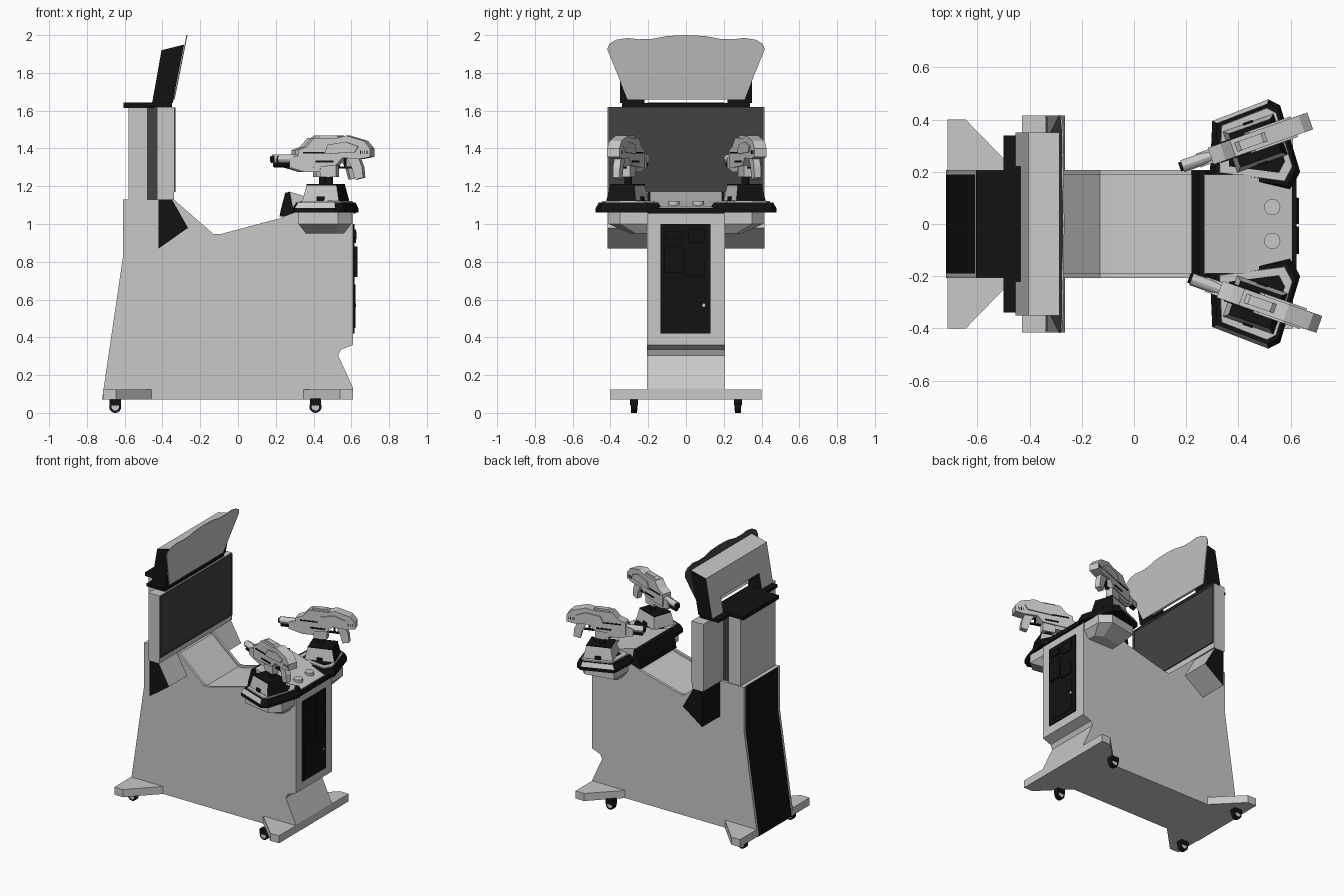
import bpy, bmesh, math
from mathutils import Matrix, Vector

if "Cube" in bpy.data.objects:
    bpy.data.objects.remove(bpy.data.objects["Cube"])


def material(name, value):
    m = bpy.data.materials.new(name)
    m.use_nodes = True
    m.diffuse_color = (value, value, value, 1)
    m.node_tree.nodes["Principled BSDF"].inputs["Base Color"].default_value = (value, value, value, 1)
    return m


GREY = material("light grey", 0.58)
DARK = material("dark grey", 0.055)
BLACK = material("black", 0.006)
WHITE = material("white", 0.9)


def finish(name, bm, mats, rule=None, matrix=None):
    bmesh.ops.recalc_face_normals(bm, faces=bm.faces)
    bm.normal_update()
    if rule:
        for f in bm.faces:
            f.material_index = rule(f.normal, f.calc_center_median())
    if matrix:
        bm.transform(matrix)
    mesh = bpy.data.meshes.new(name)
    bm.to_mesh(mesh)
    bm.free()
    for m in mats:
        mesh.materials.append(m)
    ob = bpy.data.objects.new(name, mesh)
    bpy.context.collection.objects.link(ob)
    return ob


def loft(name, lower, upper, mats, rule=None, matrix=None):
    """Solid between two matching rings of 3D points."""
    bm = bmesh.new()
    a = [bm.verts.new(p) for p in lower]
    b = [bm.verts.new(p) for p in upper]
    bm.faces.new(a)
    bm.faces.new(b)
    for i in range(len(a)):
        j = (i + 1) % len(a)
        bm.faces.new((a[i], a[j], b[j], b[i]))
    return finish(name, bm, mats, rule, matrix)


def side_prism(name, pts, y0, y1, mats, rule=None, matrix=None):
    return loft(name, [(x, y0, z) for x, z in pts], [(x, y1, z) for x, z in pts], mats, rule, matrix)


def plan_prism(name, pts, z0, z1, mats, rule=None, matrix=None, top=1.0, base=1.0):
    cx = sum(p[0] for p in pts) / len(pts)
    cy = sum(p[1] for p in pts) / len(pts)
    ring = lambda k, z: [(cx + (x - cx) * k, cy + (y - cy) * k, z) for x, y in pts]
    return loft(name, ring(base, z0), ring(top, z1), mats, rule, matrix)


def box(name, x, y, z, mats, rule=None, matrix=None, top=1.0):
    pts = [(x[0], y[0]), (x[1], y[0]), (x[1], y[1]), (x[0], y[1])]
    return plan_prism(name, pts, z[0], z[1], mats, rule, matrix, top)


def cylinder(name, centre, r, depth, mats, axis="Z", matrix=None, sides=24):
    bm = bmesh.new()
    rot = {"X": Matrix.Rotation(math.pi / 2, 4, "Y"), "Y": Matrix.Rotation(math.pi / 2, 4, "X"),
           "Z": Matrix.Identity(4)}[axis]
    bmesh.ops.create_cone(bm, cap_ends=True, segments=sides, radius1=r, radius2=r, depth=depth,
                          matrix=Matrix.Translation(centre) @ rot)
    ob = finish(name, bm, mats, None, matrix)
    bpy.context.view_layer.objects.active = ob
    ob.select_set(True)
    bpy.ops.object.shade_smooth_by_angle()
    ob.select_set(False)
    return ob


# Cabinet: black-backed core between two slightly taller side panels
front = [(-0.72, 0.07), (0.61, 0.07), (0.61, 0.13), (0.53, 0.305), (0.545, 0.335), (0.61, 0.36),
         (0.61, 1.06), (0.3, 1.06)]
back = [(-0.61, 1.13), (-0.61, 0.82)]
dip = [(0.22, 1.03), (-0.09, 0.947), (-0.13, 0.947), (-0.34, 1.13)]
low_dip = [(x, z - 0.015) for x, z in dip]
side_prism("cabinet_core", front + low_dip + back, -0.19, 0.19, [GREY, BLACK],
           lambda n, c: 1 if n.x < -0.9 else 0)
for s in (-1, 1):
    side_prism("cabinet_side", front + dip + back, s * 0.188, s * 0.207, [GREY])

# Service door with coin mechanisms
box("door", (0.61, 0.618), (-0.135, 0.13), (0.42, 1.0), [BLACK])
for y0, y1, z0, z1, d in ((-0.115, -0.01, 0.74, 0.88, 0.632), (0.0, 0.1, 0.72, 0.8, 0.632),
                          (0.01, 0.1, 0.9, 0.97, 0.626), (-0.11, -0.02, 0.92, 0.96, 0.628),
                          (-0.11, 0.1, 0.45, 0.68, 0.622)):
    box("door_fitting", (0.612, d), (y0, y1), (z0, z1), [BLACK])
cylinder("door_lock", (0.62, 0.095, 0.57), 0.009, 0.012, [GREY], "X")

# Outrigger feet and casters
for s in (-1, 1):
    rear = [(-0.715, 0.2), (-0.715, 0.4), (-0.645, 0.4), (-0.45, 0.2)]
    fore = [(0.61, 0.2), (0.61, 0.4), (0.54, 0.4), (0.34, 0.2)]
    for label, pts in (("rear_foot", rear), ("front_foot", fore)):
        plan_prism(label, [(x, s * y) for x, y in pts], 0.07, 0.125, [GREY])
    for x in (-0.65, 0.41):
        cylinder("caster_wheel", (x, s * 0.275, 0.032), 0.032, 0.03, [BLACK], "Y")
        cylinder("caster_hub", (x, s * 0.275, 0.032), 0.02, 0.034, [GREY], "Y")
        box("caster_fork", (x - 0.03, x + 0.03), (s * 0.275 - 0.022, s * 0.275 + 0.022), (0.04, 0.075), [BLACK])

# Monitor housing
box("monitor_panel", (-0.43, -0.34), (-0.415, 0.415), (1.13, 1.62), [GREY])
box("monitor_neck", (-0.48, -0.43), (-0.185, 0.185), (1.12, 1.62), [DARK])
box("monitor_rear", (-0.58, -0.48), (-0.2, 0.2), (1.12, 1.62), [GREY])
box("screen", (-0.342, -0.337), (-0.41, 0.41), (1.17, 1.617), [DARK])
for z in (1.17, 1.605):
    box("bezel_bar", (-0.34, -0.332), (-0.41, 0.41), (z, z + 0.012), [DARK])
for y in (-0.41, 0.398):
    box("bezel_post", (-0.34, -0.332), (y, y + 0.012), (1.17, 1.617), [DARK])
box("top_plate_front", (-0.5, -0.35), (-0.34, 0.34), (1.62, 1.64), [BLACK])
box("top_plate_rear", (-0.605, -0.44), (-0.205, 0.205), (1.615, 1.642), [BLACK])

# Wedge shoulders beside the body
for s in (-1, 1):
    side_prism("shoulder", [(-0.42, 1.13), (-0.35, 1.13), (-0.265, 0.98), (-0.42, 0.87)],
               s * 0.205, s * 0.415, [BLACK, GREY], lambda n, c: 1 if n.x > 0.3 else 0)

# Sign box on two legs, open at the bottom
ends = lambda n, c: 1 if abs(n.y) > 0.9 else 0
side_prism("sign_box", [(-0.435, 1.75), (-0.325, 1.75), (-0.285, 1.95), (-0.405, 1.92)], -0.35, 0.35,
           [GREY, BLACK], ends)
for s in (-1, 1):
    side_prism("sign_leg", [(-0.455, 1.64), (-0.345, 1.64), (-0.325, 1.75), (-0.435, 1.75)],
               s * 0.22, s * 0.35, [GREY, BLACK], lambda n, c: 1 if abs(n.y) > 0.9 or n.x > 0.5 else 0)
side_prism("sign_light", [(-0.352, 1.66), (-0.346, 1.66), (-0.328, 1.75), (-0.334, 1.75)], -0.22, 0.22, [WHITE])
half = [(0.31, 1.66), (0.35, 1.76), (0.417, 1.925), (0.405, 1.955), (0.37, 1.975), (0.31, 1.985),
        (0.25, 1.978), (0.18, 1.98), (0.1, 1.995)]
outline = half + [(0, 2.0)] + [(-y, z) for y, z in reversed(half)]
lean = lambda z: -0.335 + (z - 1.66) * 0.2
loft("sign_panel", [(lean(z) - 0.006, y, z) for y, z in outline], [(lean(z), y, z) for y, z in outline],
     [GREY, DARK], lambda n, c: 1 if n.x < -0.8 else 0)

# Centre control panel
side_prism("panel_front_strip", [(0.22, 1.04), (0.225, 1.07), (0.25, 1.165), (0.275, 1.17), (0.3, 1.04)],
           -0.205, 0.205, [BLACK])
side_prism("centre_panel", [(0.27, 1.04), (0.27, 1.172), (0.43, 1.125), (0.605, 1.09), (0.605, 1.04)],
           -0.19, 0.19, [GREY])
box("panel_rear_strip", (0.59, 0.622), (-0.2, 0.2), (1.055, 1.085), [BLACK])
for s in (-1, 1):
    cylinder("button", (0.53, s * 0.065, 1.11), 0.031, 0.024, [GREY])

# Side trays, supports and gun pedestals
tray = [(0.29, 0.17), (0.3, 0.395), (0.515, 0.478), (0.56, 0.455), (0.637, 0.2), (0.6, 0.13)]
for s in (-1, 1):
    pts = [(x, s * y) for x, y in tray]
    plan_prism("tray_rim", pts, 1.06, 1.085, [BLACK])
    plan_prism("tray_bevel", pts, 1.085, 1.115, [BLACK, GREY],
               lambda n, c: 1 if c.y * s > 0.4 and n.x < 0 else 0, top=0.9)
    plan_prism("tray_top", pts, 1.09, 1.122, [GREY], base=0.85, top=0.8)
    plan_prism("tray_recess", pts, 1.11, 1.124, [BLACK], base=0.62, top=0.62)
    under = [(0.32, 0.2), (0.6, 0.2), (0.6, 0.35), (0.53, 0.41), (0.32, 0.37)]
    plan_prism("tray_support", [(x, s * y) for x, y in under], 1.0, 1.06, [GREY])
    loft("tray_support_bevel", [(0.46 + (x - 0.46) * 0.72, s * (0.2 + (y - 0.2) * 0.45), 0.95) for x, y in under],
         [(x, s * y, 1.0) for x, y in under], [GREY])

# Guns: profiles along local x, muzzle at -x, swung inward
body = [(-0.15, 1.3), (-0.15, 1.39), (-0.1, 1.41), (-0.06, 1.455), (0.07, 1.455), (0.12, 1.468), (0.22, 1.44),
        (0.255, 1.4), (0.255, 1.355), (0.2, 1.345), (0.1, 1.35), (0.06, 1.31), (-0.07, 1.3)]
grip = [(0.12, 1.35), (0.15, 1.29), (0.165, 1.235), (0.21, 1.245), (0.205, 1.3), (0.185, 1.35)]
rail = [(-0.05, 1.452), (-0.03, 1.468), (0.06, 1.468), (0.08, 1.452)]
fore_end = [(-0.2, 1.3), (-0.2, 1.35), (-0.12, 1.37), (-0.02, 1.34), (-0.03, 1.275), (-0.11, 1.275)]
cheek = [(0.0, 1.37), (0.02, 1.42), (0.12, 1.435), (0.19, 1.41), (0.17, 1.38)]
for s, cx, cy in ((1, 0.435, 0.31), (-1, 0.47, -0.3)):
    M = Matrix.Translation(Vector((cx, cy, 0))) @ Matrix.Rotation(s * math.radians(19.5), 4, "Z")
    B = Matrix.Translation(Vector((0.465, s * 0.31, 0))) @ Matrix.Rotation(s * math.radians(19.5), 4, "Z")
    box("pedestal", (-0.105, 0.105), (-0.085, 0.085), (1.11, 1.205), [GREY, BLACK],
        lambda n, c: 1 if n.x > 0.8 else 0, B, top=0.8)
    box("pedestal_cap", (-0.084, 0.084), (-0.068, 0.068), (1.204, 1.211), [BLACK], None, B)
    for v in (-1, 1):
        box("pedestal_slot", (-0.02, 0.02), (v * 0.082 - 0.006, v * 0.082 + 0.006), (1.12, 1.145), [BLACK], None, B)
    cylinder("gun_post", (0.015, 0, 1.25), 0.02, 0.1, [BLACK], "Z", M)
    box("gun_mount", (-0.03, 0.06), (-0.025, 0.025), (1.25, 1.31), [GREY], None, M)
    side_prism("gun_body", body, -0.034, 0.034, [GREY], None, M)
    side_prism("gun_fore_end", fore_end, -0.028, 0.028, [GREY], None, M)
    side_prism("gun_grip", grip, -0.019, 0.019, [GREY], None, M)
    side_prism("gun_rail", rail, -0.018, 0.018, [GREY], None, M)
    cylinder("gun_barrel", (-0.2, 0, 1.345), 0.024, 0.13, [GREY], "X", M, 12)
    cylinder("gun_muzzle", (-0.266, 0, 1.342), 0.018, 0.02, [BLACK], "X", M, 12)
    cylinder("gun_lower_barrel", (-0.215, 0, 1.315), 0.015, 0.09, [BLACK], "X", M, 12)
    box("gun_trigger_guard", (0.07, 0.14), (-0.008, 0.008), (1.295, 1.305), [BLACK], None, M)
    box("gun_trigger", (0.1, 0.11), (-0.006, 0.006), (1.3, 1.35), [BLACK], None, M)
    for v in (-1, 1):
        side_prism("gun_cheek", cheek, v * 0.033, v * 0.042, [GREY], None, M)
        box("gun_side_slot", (-0.12, 0.0), (v * 0.035 - 0.003, v * 0.035 + 0.003), (1.372, 1.38), [BLACK], None, M)
        box("gun_vent", (-0.05, 0.05), (v * 0.035 - 0.003, v * 0.035 + 0.003), (1.325, 1.335), [BLACK], None, M)
    for i in range(4):
        u = 0.2 + i * 0.012
        box("gun_stock_notch", (u, u + 0.004), (-0.035, 0.035), (1.37, 1.39), [BLACK], None, M)
